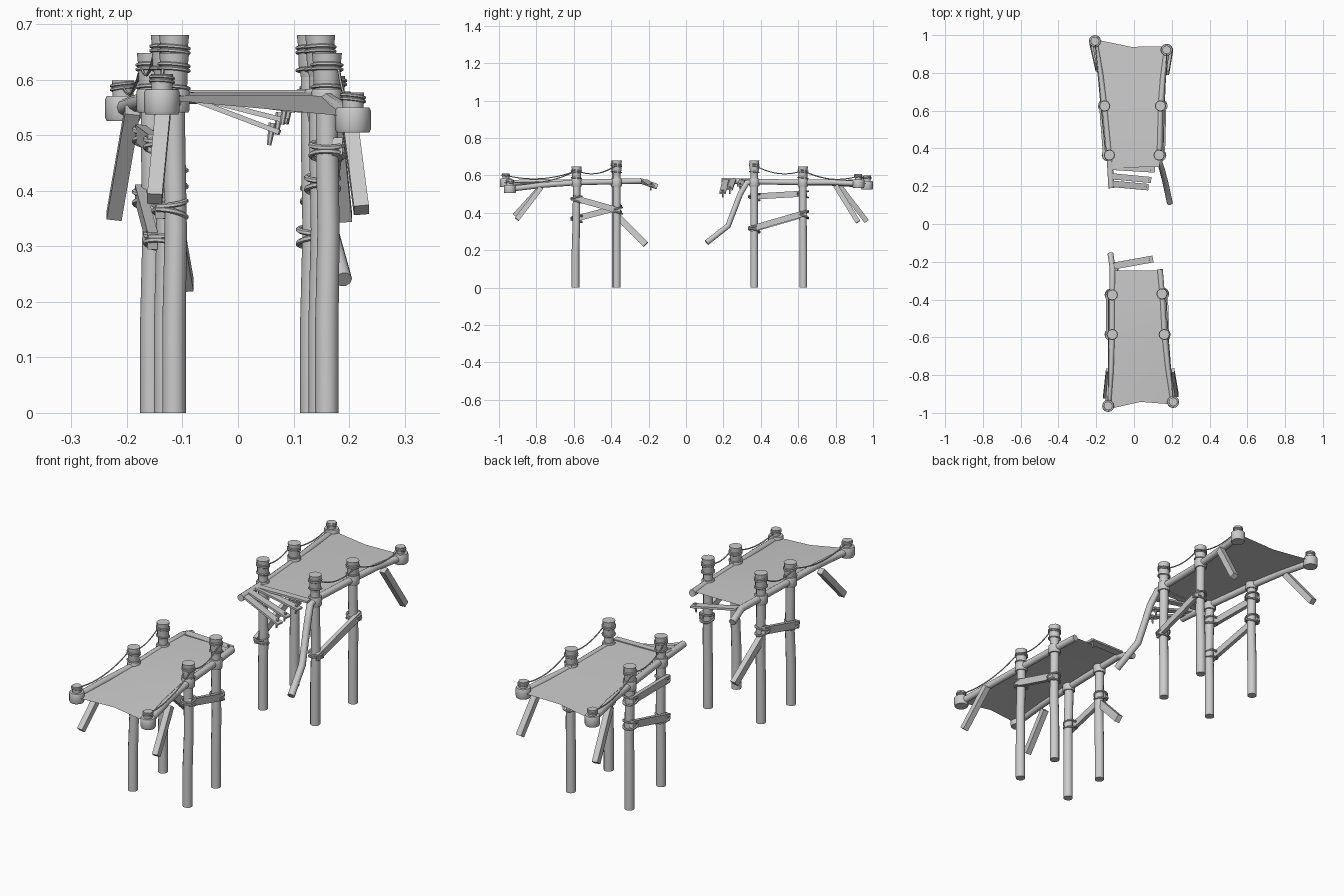
import bpy, bmesh, math
from mathutils import Vector, Matrix

if "Cube" in bpy.data.objects:
    bpy.data.objects.remove(bpy.data.objects["Cube"])


def finish(bm, name):
    bmesh.ops.recalc_face_normals(bm, faces=bm.faces)
    me = bpy.data.meshes.new(name)
    bm.to_mesh(me)
    bm.free()
    ob = bpy.data.objects.new(name, me)
    bpy.context.collection.objects.link(ob)
    bpy.context.view_layer.objects.active = ob
    for o in bpy.context.selected_objects:
        o.select_set(False)
    ob.select_set(True)
    bpy.ops.object.shade_smooth_by_angle(angle=math.radians(40))
    return ob


def tube(name, pts, radii, n=10, closed=False):
    """Round log or rope through the points, one radius per point."""
    pts = [Vector(p) for p in pts]
    if not isinstance(radii, (list, tuple)):
        radii = [radii] * len(pts)
    bm = bmesh.new()
    rings, m = [], len(pts)
    for i, p in enumerate(pts):
        if closed:
            d = pts[(i + 1) % m] - pts[i - 1]
        else:
            d = pts[min(i + 1, m - 1)] - pts[max(i - 1, 0)]
        d.normalize()
        ref = Vector((1, 0, 0)) if abs(d.x) < 0.9 else Vector((0, 0, 1))
        if closed:
            ref = Vector((0, 0, 1))
        a = (ref - d * ref.dot(d)).normalized()
        b = d.cross(a)
        rings.append([bm.verts.new(p + radii[i] * (a * math.cos(t) + b * math.sin(t)))
                      for t in (2 * math.pi * k / n for k in range(n))])
    for i in range(m if closed else m - 1):
        r, s = rings[i], rings[(i + 1) % m]
        for k in range(n):
            bm.faces.new((r[k], r[(k + 1) % n], s[(k + 1) % n], s[k]))
    if not closed:
        bm.faces.new(rings[0])
        bm.faces.new(rings[-1])
    return finish(bm, name)


def board(name, p, q, w, t, side=(1, 0, 0)):
    """Squared timber from p to q; w is measured along side."""
    p, q = Vector(p), Vector(q)
    d = (q - p).normalized()
    s = Vector(side)
    s = (s - d * s.dot(d)).normalized()
    u = d.cross(s)
    mat = Matrix((s * w, d * (q - p).length, u * t)).transposed().to_4x4()
    mat.translation = (p + q) / 2
    bm = bmesh.new()
    bmesh.ops.create_cube(bm, size=1, matrix=mat)
    return finish(bm, name)


def hoop(name, c, r, thick, tilt=0.0):
    pts = [(c[0] + r * math.cos(a), c[1] + r * math.sin(a), c[2] + tilt * r * math.sin(a + c[0] * 20))
           for a in (2 * math.pi * k / 14 for k in range(14))]
    tube(name, pts, thick, 6, True)


def collar(name, x, y, z, r, h):
    prof = [(0, .92), (.12, 1), (.88, 1), (1, .92)]
    tube(name, [(x, y, z - h / 2 + h * f) for f, _ in prof], [r * s for _, s in prof], 12)


def post(name, x, y, top, lean):
    # shaft with a gentle bend, and a thicker bound head
    tube(name, [(x, y + lean, 0), (x, y + lean, .17), (x + .003, y + lean * .3, .33), (x, y, .5), (x, y, top - .06)],
         [.021, .021, .02, .02, .02], 12)
    tube(name + "_head", [(x, y, top - .075), (x, y, top - .055), (x, y, top - .02), (x, y, top)],
         [.02, .024, .025, .027], 12)
    collar(name + "_collar", x, y, .562, .028, .042)
    for k, dz in enumerate((.022, .03, .062)):
        hoop(f"{name}_binding_{k}", (x, y, top - dz), .0265, .0035, .12)


def end_post(name, x, y, z):
    collar(name + "_collar", x, y, z, .032, .045)
    tube(name, [(x, y, z - .01), (x, y, z + .03), (x, y, z + .05)], [.018, .019, .02], 12)
    for k, dz in enumerate((.036, .043)):
        hoop(f"{name}_binding_{k}", (x, y, z + dz), .021, .003, .15)


def rope(name, a, b, sag):
    a, b = Vector(a), Vector(b)
    tube(name, [a.lerp(b, t / 10) - Vector((0, 0, sag * 4 * (t / 10) * (1 - t / 10))) for t in range(11)], .0028, 5)


def brace(name, p, q, w=.032):
    p, q = Vector(p), Vector(q)
    d = (q - p).normalized() * .02
    board(name, p - d, q + d, .018, w)
    for k, c in enumerate((p, q)):
        inward = -.025 if c.x > 0 else .025
        for j, dz in enumerate((-.012, .008)):
            hoop(f"{name}_lashing_{k}{j}", (c.x + inward * .7, c.y, c.z + dz), .029, .005, .3 - .5 * j)


# per side: inner post, outer post, end post (x, y, z)
sides = {
    "front_left": ((-.115, -.375), (-.115, -.585), (-.137, -.963, .56)),
    "front_right": ((.148, -.37), (.16, -.585), (.207, -.942, .527)),
    "back_left": ((-.13, .365), (-.155, .625), (-.207, .968, .548)),
    "back_right": ((.133, .365), (.14, .625), (.173, .922, .556)),
}
# broken rail ends beyond the inner posts
rail_tips = {
    "front_left": [(-.113, -.235, .568), (-.125, -.155, .54)],
    "front_right": [(.137, -.24, .57)],
    "back_left": [(-.12, .19, .572)],
    "back_right": [(.136, .325, .56), (.148, .29, .5), (.165, .225, .33), (.19, .11, .24)],
}
for s, (i, o, e) in sides.items():
    sg = 1 if i[0] > 0 else -1
    post(s + "_inner_post", *i, .68, 0)
    post(s + "_outer_post", *o, .648, -.006 if "front" in s else .002)
    end_post(s + "_end_post", *e)
    path = [e, ((e[0] + o[0]) / 2 - sg * .003, (e[1] + o[1]) / 2, (e[2] + .562) / 2 + .004),
            (*o, .562), (*i, .567)] + rail_tips[s]
    tube(s + "_rail", path, .0155, 10)
    # sagging hand ropes
    out = .02 * sg
    rope(s + "_rope_inner", (i[0] + out, i[1], .655), (o[0] + out, o[1], .625), .03)
    rope(s + "_rope_outer", (o[0] + out, o[1], .625), (e[0], e[1], e[2] + .04), .03)

# deck sheets with notched outer edges
def deck(name, left, right, mid_notch):
    bm = bmesh.new()
    rows = []
    for k, (l, r) in enumerate(zip(left, right)):
        c = (Vector(l) + Vector(r)) / 2
        if k == len(left) - 1:
            c.y = mid_notch
        rows.append([bm.verts.new(v) for v in (l, c, r)])
    for a, b in zip(rows, rows[1:]):
        for j in range(2):
            bm.faces.new((a[j], a[j + 1], b[j + 1], b[j]))
    bmesh.ops.solidify(bm, geom=bm.faces[:], thickness=.006)
    finish(bm, name)


deck("front_deck", [(-.11, -.245, .576), (-.115, -.375, .577), (-.115, -.585, .572), (-.137, -.98, .564)],
     [(.135, -.245, .576), (.148, -.37, .577), (.16, -.585, .572), (.207, -.955, .533)], -.942)
deck("back_deck", [(-.125, .325, .577), (-.13, .365, .577), (-.155, .625, .572), (-.207, .978, .554)],
     [(.135, .325, .577), (.133, .365, .577), (.14, .625, .572), (.173, .94, .56)], .938)

# loose planks at the break, with pegs
planks = [((-.105, -.222, .573), (.1, -.185, .545), .036),
          ((-.12, .312, .577), (.135, .318, .577), .03),
          ((-.13, .303, .58), (.11, .288, .545), .032),
          ((-.125, .253, .58), (.09, .233, .525), .032),
          ((-.11, .212, .575), (.075, .195, .505), .034)]
for k, (p, q, w) in enumerate(planks):
    board(f"loose_plank_{k}", p, q, w, .009, (0, 1, 0))
    if k != 1:
        c = Vector(p).lerp(Vector(q), .93)
        tube(f"plank_peg_{k}", [c + Vector((-.006, 0, -.028)), c + Vector((0, 0, .012))], [.004, .007], 6)

# side braces with lashings
brace("front_right_brace", (.178, -.585, .475), (.17, -.37, .415))
brace("front_left_brace", (-.14, -.585, .37), (-.14, -.375, .425))
brace("back_left_upper_brace", (-.175, .625, .502), (-.155, .365, .487))
brace("back_left_lower_brace", (-.175, .625, .39), (-.155, .365, .315))
brace("back_right_brace", (.162, .625, .395), (.155, .365, .32))
board("broken_front_brace", (-.12, -.375, .39), (-.092, -.215, .23), .024, .034)

# hanging struts under the outer ends
for name, p, q in (("front_left_strut", (-.135, -.775, .54), (-.15, -.915, .385)),
                   ("front_right_strut", (.2, -.775, .535), (.222, -.905, .365)),
                   ("back_left_strut", (-.19, .82, .545), (-.223, .965, .355)),
                   ("back_right_strut", (.172, .8, .545), (.192, .92, .35))):
    board(name, p, q, .027, .027)
